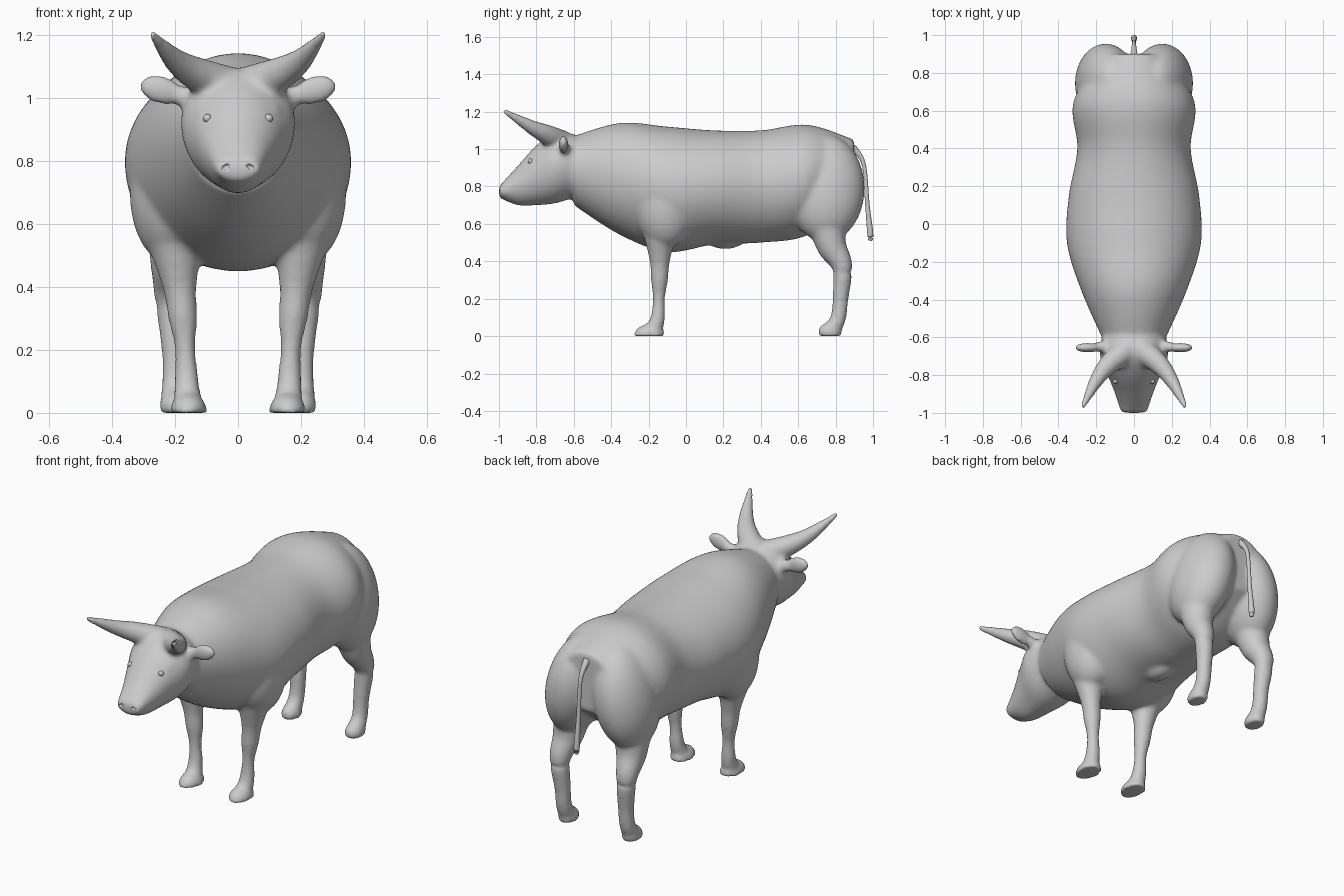
import bpy, bmesh, math
from mathutils import Vector, Matrix

if "Cube" in bpy.data.objects:
    bpy.data.objects.remove(bpy.data.objects["Cube"])

GREY = (0.6, 0.6, 0.6, 1)
hide = bpy.data.materials.new("grey hide")
hide.use_nodes = True
hide.diffuse_color = GREY
hide.node_tree.nodes["Principled BSDF"].inputs["Base Color"].default_value = GREY


def smooth_rows(rows, steps=8):
    """Catmull-Rom interpolation between rows of numbers."""
    rows = [Vector(row) for row in rows]
    last = len(rows) - 1
    result = []
    for i in range(last):
        start, end = rows[i], rows[i + 1]
        leave = (end - rows[max(i - 1, 0)]) / 2
        arrive = (rows[min(i + 2, last)] - start) / 2
        for step in range(steps):
            t = step / steps
            ease = t * t * (3 - 2 * t)
            result.append(start.lerp(end, ease)
                          + leave * t * (1 - t) ** 2 - arrive * t * t * (1 - t))
    return result + [rows[last]]


def skin(bm, rings):
    """Closed tube through rings of points."""
    loops = [[bm.verts.new(point) for point in ring] for ring in rings]
    count = len(loops[0])
    for a, b in zip(loops, loops[1:]):
        for i in range(count):
            j = (i + 1) % count
            bm.faces.new((a[i], a[j], b[j], b[i]))
    bm.faces.new(loops[0])
    bm.faces.new(loops[-1])


def circle(count):
    turns = [math.tau * i / count for i in range(count)]
    return [(math.cos(turn), math.sin(turn)) for turn in turns]


def trunk(bm, front, spacing, tops, bottoms, widths, widest):
    """Evenly spaced oval sections from front to back."""
    stations = [front + spacing * i for i in range(len(tops))]
    rings = []
    for y, top, bottom, width in smooth_rows(zip(stations, tops, bottoms, widths)):
        middle = bottom + (top - bottom) * widest
        rings.append([(width * c, y, middle + s * (top - middle if s > 0 else middle - bottom))
                      for c, s in circle(64)])
    skin(bm, rings)


def tube(bm, rows, side=1):
    """Round tube along x, y, z with a radius at each point."""
    path = smooth_rows(rows)
    rings = []
    for i, point in enumerate(path):
        ahead = path[min(i + 1, len(path) - 1)].xyz - path[max(i - 1, 0)].xyz
        turn = ahead.to_track_quat('Z', 'Y')
        ring = [point.xyz + turn @ Vector((c, s, 0)) * point.w for c, s in circle(24)]
        rings.append([(side * p.x, p.y, p.z) for p in ring])
    skin(bm, rings)


def ball(bm, at, size, side=1, tilt=0):
    """Ellipsoid on one side, tilted about the y axis."""
    x, y, z = at
    matrix = (Matrix.Translation((side * x, y, z)) @ Matrix.Rotation(side * tilt, 4, 'Y')
              @ Matrix.Diagonal((*size, 1)))
    bmesh.ops.create_uvsphere(bm, u_segments=40, v_segments=24, radius=1, matrix=matrix)


def finish(name, bm):
    bmesh.ops.recalc_face_normals(bm, faces=bm.faces)
    mesh = bpy.data.meshes.new(name)
    bm.to_mesh(mesh)
    bm.free()
    mesh.materials.append(hide)
    mesh.shade_smooth()
    part = bpy.data.objects.new(name, mesh)
    bpy.context.collection.objects.link(part)
    return part


body = bmesh.new()

# torso and neck
trunk(body, front=-0.6, spacing=0.25, widest=0.52,
      tops=(1.07, 1.14, 1.12, 1.1, 1.1, 1.13, 1.05),
      bottoms=(0.7, 0.54, 0.45, 0.49, 0.5, 0.54, 0.72),
      widths=(0.17, 0.28, 0.355, 0.345, 0.3, 0.32, 0.16))
ball(body, (0, 0.21, 0.53), (0.07, 0.11, 0.065))

# head
trunk(body, front=-1, spacing=0.1, widest=0.55,
      tops=(0.8, 0.91, 1.02, 1.09, 1.08),
      bottoms=(0.74, 0.7, 0.7, 0.71, 0.74),
      widths=(0.07, 0.1, 0.14, 0.18, 0.17))

for side in (-1, 1):
    # shoulder and front leg
    ball(body, (0.18, -0.11, 0.75), (0.16, 0.18, 0.28), side, tilt=-0.15)
    tube(body, [(0.2, -0.14, 0.55, 0.09), (0.185, -0.14, 0.4, 0.054), (0.175, -0.142, 0.3, 0.046),
                (0.167, -0.145, 0.2, 0.033), (0.163, -0.15, 0.1, 0.039), (0.16, -0.17, 0.04, 0.045)], side)
    ball(body, (0.157, -0.195, 0), (0.06, 0.085, 0.065), side)

    # rump, thigh and hind leg
    ball(body, (0.15, 0.745, 0.79), (0.155, 0.21, 0.29), side, tilt=-0.2)
    tube(body, [(0.19, 0.75, 0.6, 0.1), (0.2, 0.78, 0.48, 0.08), (0.21, 0.835, 0.37, 0.056),
                (0.2, 0.826, 0.2, 0.043), (0.2, 0.815, 0.1, 0.042), (0.2, 0.79, 0.05, 0.045)], side)
    ball(body, (0.2, 0.77, 0.02), (0.05, 0.065, 0.055), side)

    # ear and its stalk
    ball(body, (0.245, -0.655, 1.025), (0.073, 0.026, 0.045), side, tilt=-0.28)
    ball(body, (0.17, -0.65, 1.005), (0.05, 0.03, 0.032), side)

    # horn, meeting its twin at the poll
    tube(body, [(0.03, -0.66, 1.03, 0.07), (0.13, -0.74, 1.075, 0.055),
                (0.2, -0.83, 1.12, 0.038), (0.275, -0.975, 1.205, 0.013)], side)

    # brow and nostril rim
    ball(body, (0.1, -0.755, 0.955), (0.04, 0.05, 0.035), side)
    ball(body, (0.036, -0.97, 0.79), (0.036, 0.03, 0.03), side)

# flat soles
for vert in body.verts:
    vert.co.z = max(vert.co.z, 0)
animal = finish("bull_body", body)

# nostril hollows
hollows = bmesh.new()
for side in (-1, 1):
    ball(hollows, (0.04, -1, 0.78), (0.014, 0.01, 0.008), side, tilt=0.5)
cutter = finish("nostril_cutter", hollows)
cutter.hide_render = True
cutter.hide_viewport = True

# fuse the volumes, soften the joins and carve the muzzle
fuse = animal.modifiers.new("fuse", 'REMESH')
fuse.mode = 'VOXEL'
fuse.voxel_size = 0.011
fuse.use_smooth_shade = True
soften = animal.modifiers.new("soften", 'SMOOTH')
soften.iterations = 12
carve = animal.modifiers.new("nostrils", 'BOOLEAN')
carve.operation = 'DIFFERENCE'
carve.object = cutter

# eyes
eyes = bmesh.new()
for side in (-1, 1):
    ball(eyes, (0.097, -0.832, 0.935), (0.014, 0.014, 0.014), side)
finish("eyes", eyes)

# tail with a thicker tuft
tail = bmesh.new()
tube(tail, [(0, 0.89, 1.01, 0.02), (0, 0.95, 0.92, 0.011), (0, 0.97, 0.7, 0.012),
            (0, 0.985, 0.55, 0.016), (0, 0.985, 0.51, 0.01)])
finish("tail", tail)
